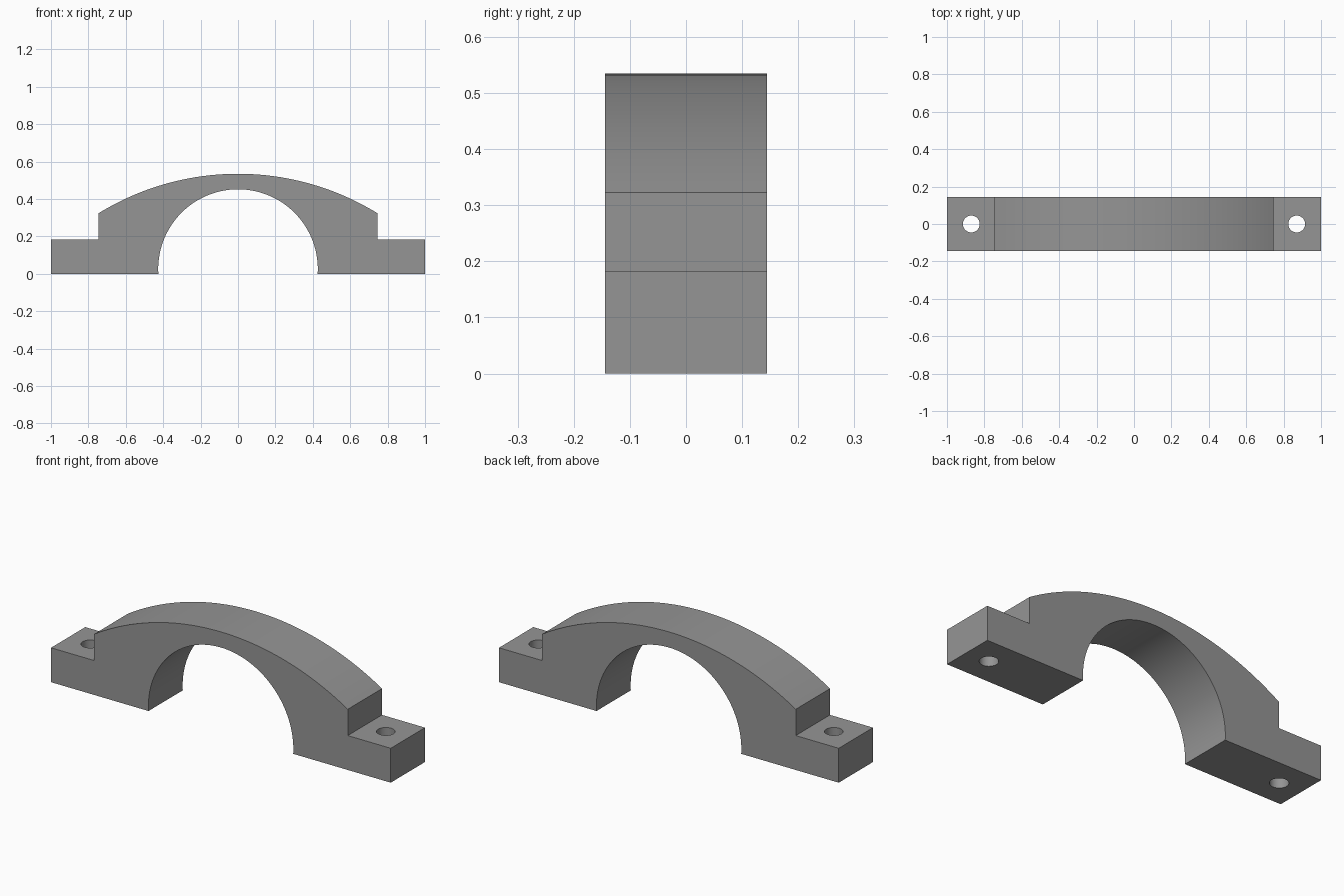
import bpy, bmesh, math

if "Cube" in bpy.data.objects:
    bpy.data.objects.remove(bpy.data.objects["Cube"])

FOOT_Z, HALF_Y = 0.183, 0.144
SHOULDER_X, SHOULDER_Z, APEX_Z = 0.747, 0.323, 0.535
BORE_X, BORE_TOP = 0.426, 0.452
HOLE_X, HOLE_R = 0.87, 0.045


def arc(half_width, z_end, z_top, steps):
    """Points of a circular arc from +half_width over the top to -half_width."""
    rise = z_top - z_end
    r = (half_width ** 2 + rise ** 2) / (2 * rise)
    zc = z_top - r
    a0 = math.atan2(z_end - zc, half_width)
    span = math.pi - 2 * a0
    return [(r * math.cos(a0 + span * i / steps),
             zc + r * math.sin(a0 + span * i / steps)) for i in range(steps + 1)]


# Grey metal
grey = bpy.data.materials.new("grey metal")
grey.diffuse_color = (0.30, 0.30, 0.30, 1)
grey.use_nodes = True
grey.node_tree.nodes["Principled BSDF"].inputs["Base Color"].default_value = grey.diffuse_color

# Clamp body: feet, shoulders, outer arch and bore in one profile
profile = ([(BORE_X, 0), (1, 0), (1, FOOT_Z), (SHOULDER_X, FOOT_Z)]
           + arc(SHOULDER_X, SHOULDER_Z, APEX_Z, 48)
           + [(-SHOULDER_X, FOOT_Z), (-1, FOOT_Z), (-1, 0)]
           + arc(BORE_X, 0, BORE_TOP, 64)[:0:-1])
bm = bmesh.new()
face = bm.faces.new([bm.verts.new((x, -HALF_Y, z)) for x, z in profile])
ext = bmesh.ops.extrude_face_region(bm, geom=[face])
bmesh.ops.translate(bm, vec=(0, 2 * HALF_Y, 0),
                    verts=[v for v in ext["geom"] if isinstance(v, bmesh.types.BMVert)])
bmesh.ops.recalc_face_normals(bm, faces=bm.faces)
mesh = bpy.data.meshes.new("clamp_body")
bm.to_mesh(mesh)
bm.free()
mesh.materials.append(grey)
body = bpy.data.objects.new("clamp_body", mesh)
bpy.context.collection.objects.link(body)

# Bolt holes through both feet
for side, name in ((-1, "left"), (1, "right")):
    bpy.ops.mesh.primitive_cylinder_add(vertices=48, radius=HOLE_R, depth=0.6,
                                        location=(side * HOLE_X, 0, 0.1))
    cutter = bpy.context.object
    cutter.name = name + "_bolt_hole_cutter"
    cutter.data.materials.append(grey)
    cutter.hide_render = True
    cutter.hide_set(True)
    cut = body.modifiers.new(name + "_bolt_hole", 'BOOLEAN')
    cut.operation, cut.solver, cut.object = 'DIFFERENCE', 'EXACT', cutter

# Apply the cuts, then smooth the curved walls
bpy.ops.object.select_all(action='DESELECT')
body.select_set(True)
bpy.context.view_layer.objects.active = body
for m in list(body.modifiers):
    bpy.ops.object.modifier_apply(modifier=m.name)
bpy.ops.object.shade_smooth_by_angle(angle=math.radians(25))
for ob in [o for o in bpy.data.objects if o.name.endswith("cutter")]:
    bpy.data.objects.remove(ob)
